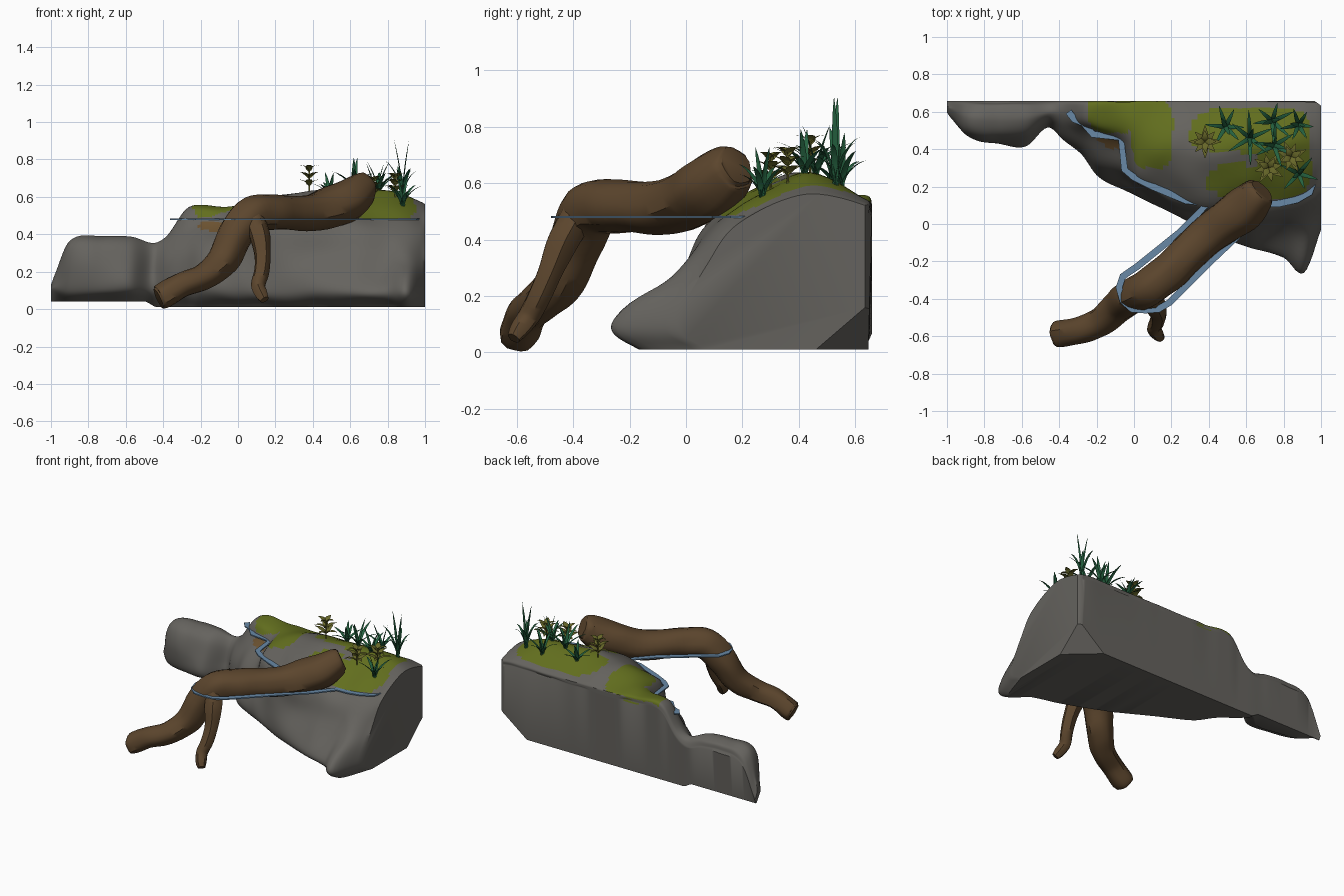
import bpy, bmesh, math, random
from mathutils import Vector, noise
from mathutils.bvhtree import BVHTree

if "Cube" in bpy.data.objects:
    bpy.data.objects.remove(bpy.data.objects["Cube"])

random.seed(4)


def material(name, rgb):
    m = bpy.data.materials.new(name)
    m.diffuse_color = (*rgb, 1)
    m.use_nodes = True
    m.node_tree.nodes["Principled BSDF"].inputs["Base Color"].default_value = m.diffuse_color
    return m


ROCK = material("grey stone", (0.130, 0.124, 0.112))
MOSS = material("moss green", (0.122, 0.156, 0.013))
DRY = material("dry moss brown", (0.15, 0.085, 0.03))
BARK = material("bark brown", (0.106, 0.060, 0.026))
WATER = material("water blue", (0.14, 0.25, 0.38))
GRASS = material("deep leaf green", (0.018, 0.12, 0.05))
OLIVE = material("olive leaf", (0.135, 0.135, 0.022))


def make(name, verts, faces, mats, angle=40):
    me = bpy.data.meshes.new(name)
    me.from_pydata([tuple(v) for v in verts], [], faces)
    for m in mats:
        me.materials.append(m)
    me.polygons.foreach_set("use_smooth", [True] * len(me.polygons))
    me.set_sharp_from_angle(angle=math.radians(angle))
    me.update()
    ob = bpy.data.objects.new(name, me)
    bpy.context.collection.objects.link(ob)
    return ob


def spline(ts, rows, t):
    """Smooth interpolation of rows of numbers placed at positions ts."""
    n = len(ts)
    i = max(k for k in range(n - 1) if ts[k] <= t + 1e-9)
    h = ts[i + 1] - ts[i]
    u = (t - ts[i]) / h

    def tangent(k, c):
        a, b = max(k - 1, 0), min(k + 1, n - 1)
        return (rows[b][c] - rows[a][c]) / (ts[b] - ts[a]) * h
    return [(2*u**3 - 3*u**2 + 1) * rows[i][c] + (u**3 - 2*u**2 + u) * tangent(i, c)
            + (3*u**2 - 2*u**3) * rows[i+1][c] + (u**3 - u**2) * tangent(i+1, c)
            for c in range(len(rows[0]))]


# Rock: cross-sections along x -> foot y, mid y/z, shoulder y/z, peak y/z, back z
BACK = 0.658
STATIONS = [
    (-1.00, .60, .60, .11, .61, .12, .63, .13, .11),
    (-.90, .49, .47, .22, .50, .33, .57, .365, .33),
    (-.72, .44, .425, .22, .47, .35, .55, .39, .37),
    (-.58, .43, .43, .20, .48, .33, .56, .385, .365),
    (-.46, .52, .53, .20, .55, .30, .59, .35, .34),
    (-.38, .46, .46, .22, .52, .34, .58, .39, .385),
    (-.28, .38, .40, .25, .49, .42, .55, .52, .53),
    (-.20, .27, .32, .28, .47, .46, .53, .54, .56),
    (-.06, .19, .27, .32, .40, .46, .50, .53, .54),
    (.02, .15, .20, .33, .25, .47, .42, .55, .54),
    (.30, .00, .06, .30, .13, .48, .38, .625, .54),
    (.60, -.12, .00, .30, .10, .47, .40, .635, .54),
    (.80, -.18, .00, .29, .11, .46, .42, .63, .54),
    (.91, -.26, -.05, .27, .15, .46, .42, .605, .54),
    (1.00, -.03, .08, .32, .19, .46, .42, .56, .52)]
XS = [s[0] for s in STATIONS]
NX, NS = 130, 54
verts, faces = [], []
for i in range(NX + 1):
    x = -1 + 2 * i / NX
    yf, ym, zm, yt, zt, yp, zp, zb = spline(XS, [s[1:] for s in STATIONS], x)
    base = 0.01 + 0.03 * min(1, max(0, (-.44 - x) / .05))
    sec = [(min(yf + .1, .64), base), (yf, .1), (ym, zm), (yt, zt), (yp, zp),
           (BACK - .022, zb), (BACK, zb - .045)]
    verts.append(Vector((x, BACK - .012, base)))
    for j in range(NS + 1):
        y, z = spline(range(7), sec, 6 * j / NS)
        if 0 < i < NX and 0 < j < NS:
            d = noise.noise(Vector((x, y, z)) * 5) * .016
            y, z = y - d, z + d
        verts.append(Vector((x, min(y, BACK), max(z, base))))
R = NS + 2
for i in range(NX):
    for j in range(R):
        a, b = i * R + j, i * R + (j + 1) % R
        faces.append((b, b + R, a + R, a))
faces += [tuple(reversed(range(R))), tuple(range(NX * R, NX * R + R))]
rock = make("rock", verts, faces, [ROCK, MOSS, DRY])
tree = BVHTree.FromPolygons(verts, faces)

# Broken corners at the back right: lower corner facet and upright chamfer
a, b, c = Vector((1, .46, .01)), Vector((1, BACK, .18)), Vector((.78, BACK, .01))
facet = (c - a).cross(b - a).normalized()
if facet.x < 0:
    facet = -facet
bm = bmesh.new()
bm.from_mesh(rock.data)
for co, no in ((a, facet), (Vector((.965, BACK, 0)), Vector((.7, 1, 0)).normalized())):
    bmesh.ops.bisect_plane(bm, geom=bm.verts[:] + bm.edges[:] + bm.faces[:],
                           plane_co=co, plane_no=no, clear_outer=True)
    bmesh.ops.holes_fill(bm, edges=[e for e in bm.edges if e.is_boundary], sides=0)
for f in bm.faces:
    f.smooth = True
bmesh.ops.recalc_face_normals(bm, faces=bm.faces[:])
bm.to_mesh(rock.data)
bm.free()
rock.data.set_sharp_from_angle(angle=math.radians(40))

# Moss patches: rounded areas seen from above (centre x, y, half sizes)
PATCHES = [(-.10, .60, .15, .11), (.10, .48, .11, .185), (.62, .50, .32, .12),
           (.80, .38, .15, .24), (.66, .23, .28, .09)]
for p in rock.data.polygons:
    c, n = p.center, p.normal
    wob = 1 + .25 * noise.noise(c * 7)
    if abs(n.z) > .12 and c.z > .44 and c.y < .656 and any(
            abs((c.x - a) / rx) ** 3 + abs((c.y - b) / ry) ** 3 < wob
            for a, b, rx, ry in PATCHES):
        p.material_index = 1
    elif ((c.x + .14) / .07) ** 2 + ((c.z - .445) / .028) ** 2 < 1 and c.y < .6:
        p.material_index = 2


# Driftwood: tubes swept along a path of (x, y, z, radius)
def tube(name, path, mat, sides=16, steps=6, rough=.09, wide=1.0):
    n = (len(path) - 1) * steps
    pts = [spline(range(len(path)), path, k / steps) for k in range(n + 1)]
    cs = [Vector(p[:3]) for p in pts]
    vs, fs = [], []
    side = None
    for k, p in enumerate(pts):
        t = (cs[min(k + 1, n)] - cs[max(k - 1, 0)]).normalized()
        side = t.orthogonal() if side is None else side - t * side.dot(t)
        side.normalize()
        up = t.cross(side)
        for s in range(sides):
            a = math.tau * s / sides
            d = side * math.cos(a) + up * math.sin(a)
            r = p[3] * (1 + rough * noise.noise((cs[k] + d * .15) * 7)
                        + .04 * math.sin(5 * a + k * .15))
            v = cs[k] + Vector((d.x * wide, d.y * wide, d.z)) * r
            v.z = max(v.z, 0)
            vs.append(v)
    for k in range(n):
        for s in range(sides):
            a, b = k * sides + s, k * sides + (s + 1) % sides
            fs.append((a, b, b + sides, a + sides))
    fs += [tuple(reversed(range(sides))), tuple(range(n * sides, n * sides + sides))]
    return make(name, vs, fs, [mat])


tube("driftwood_trunk", [
    (.685, .18, .66, .065), (.66, .155, .645, .09), (.57, .07, .575, .11), (.39, -.065, .518, .096),
    (.20, -.245, .518, .093), (.08, -.34, .505, .095), (-.015, -.39, .395, .088),
    (-.085, -.44, .26, .08), (-.18, -.52, .175, .072), (-.30, -.57, .13, .066),
    (-.40, -.59, .068, .066), (-.425, -.595, .056, .054)], BARK, wide=1.08)
tube("driftwood_branch", [
    (.085, -.39, .48, .06), (.115, -.44, .39, .056), (.13, -.48, .29, .044),
    (.125, -.52, .20, .041), (.108, -.555, .13, .038), (.125, -.59, .08, .034),
    (.142, -.61, .05, .024)], BARK, 10)

# Waterline: thin flat ribbon following the rock and looping round the trunk
LINE = [(-.35, .60), (-.32, .56), (-.27, .54), (-.22, .48), (-.07, .46), (-.05, .29),
        (0, .25), (.1, .2), (.28, .125), (.38, .095), (.25, -.04), (.02, -.225), (-.06, -.28),
        (-.08, -.34), (-.06, -.41), (-.01, -.455), (.06, -.46), (.13, -.455), (.19, -.42),
        (.42, -.19), (.60, -.02), (.70, .105), (.78, .11), (.87, .13), (.94, .17), (.955, .22)]
vs, fs = [], []
for k, p in enumerate(LINE):
    a, b = Vector(LINE[max(k - 1, 0)]), Vector(LINE[min(k + 1, len(LINE) - 1)])
    d = (b - a).normalized() * .018
    for s, z in ((1, .476), (-1, .476), (-1, .484), (1, .484)):
        vs.append((p[0] - s * d.y, p[1] + s * d.x, z))
    if k:
        o = 4 * k
        fs += [(o - 4 + j, o - 4 + (j + 1) % 4, o + (j + 1) % 4, o + j) for j in range(4)]
fs += [(3, 2, 1, 0), tuple(range(len(vs) - 4, len(vs)))]
make("waterline", vs, fs, [WATER], 30)


# Plants: curved folded blades gathered into tufts
def blade(vs, fs, root, ang, reach, height, droop, width, profile, seg=7):
    out = Vector((math.cos(ang), math.sin(ang), 0))
    side = Vector((-out.y, out.x, 0))
    o = len(vs)
    for k in range(seg + 1):
        t = k / seg
        c = root + out * reach * t ** 1.5 + Vector((0, 0, height * t - droop * t ** 3))
        w = side * width * profile(t)
        fold = out * width * .4 * profile(t)
        vs += [c - w, c - fold, c + w]
    for k in range(seg):
        for j in range(2):
            a = o + 3 * k + j
            fs.append((a, a + 1, a + 4, a + 3))


def ground(x, y):
    hit = tree.ray_cast(Vector((x, y, 2)), Vector((0, 0, -1)))[0]
    return hit - Vector((0, 0, .01))


def grass_shape(t):
    return (.55 + .9 * t) * (1 - t) ** .8 + .01


def leaf_shape(t):
    return math.sin(math.pi * min(t, .98) ** .8) + .04


# Grass tufts: x, y, height, spread
for i, (x, y, h, r) in enumerate([(.88, .53, .33, .09), (.88, .27, .19, .10), (.62, .46, .19, .13),
                                  (.49, .52, .14, .11), (.75, .42, .17, .12), (.74, .55, .20, .11)]):
    vs, fs = [], []
    root = ground(x, y)
    for k in range(8):
        inner = k >= 6
        a = math.tau * k / (2 if inner else 6) + i * .7 + random.uniform(-.25, .25)
        q = random.uniform(.75, 1.05)
        blade(vs, fs, root, a, r * q * (.5 if inner else 1.15),
              h * (.97 if inner else q * .85), 0 if inner else h * .2, .019, grass_shape)
    make(f"grass_tuft_{i + 1}", vs, fs, [GRASS], 60)

# Olive broadleaf plants: stem with whorls of leaves
for i, (x, y, h) in enumerate([(.38, .44, .14), (.72, .30, .12), (.84, .36, .12)]):
    vs, fs = [], []
    root = ground(x, y)
    for a in (0, math.pi / 2):
        blade(vs, fs, root, a, .004, h * .9, 0, .004, lambda t: 1, 2)
    for layer in range(3):
        z = h * (.3 + .27 * layer)
        for k in range(4):
            a = math.tau * k / 4 + layer * .8 + i
            blade(vs, fs, root + Vector((0, 0, z)), a, .088 - .014 * layer,
                  .065, .03, .018, leaf_shape, 6)
    make(f"broadleaf_plant_{i + 1}", vs, fs, [OLIVE], 60)
